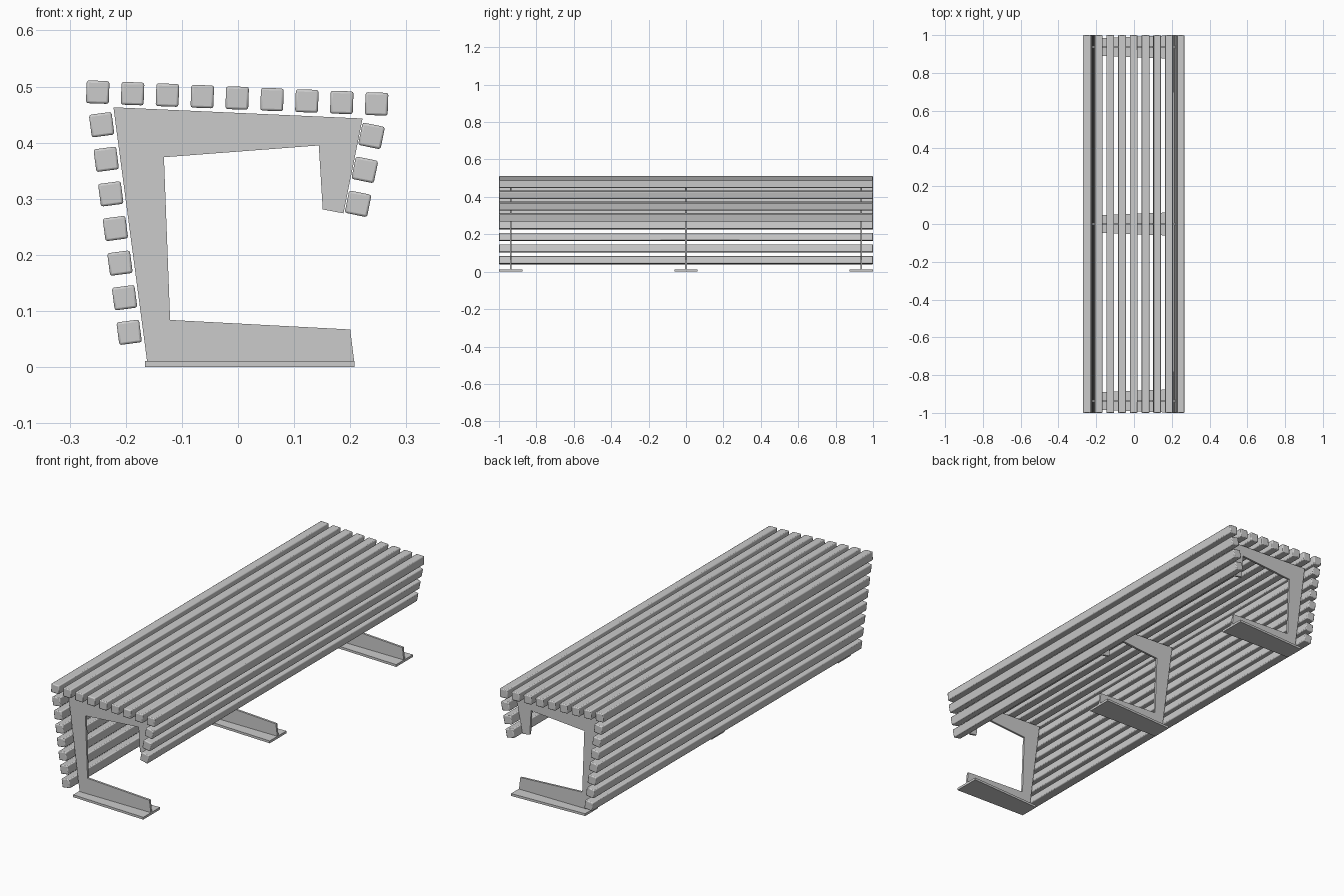
import bpy, bmesh, math
from mathutils import Vector

cube = bpy.data.objects.get("Cube")
if cube:
    bpy.data.objects.remove(cube, do_unlink=True)

grey = bpy.data.materials.new("plain_grey")
grey.use_nodes = True
grey.diffuse_color = (0.6, 0.6, 0.6, 1)
grey.node_tree.nodes["Principled BSDF"].inputs["Base Color"].default_value = (0.6, 0.6, 0.6, 1)


def extrude(name, points, axis, depth, start):
    """Extrude a flat outline along one axis ('y' or 'z')."""
    bm = bmesh.new()
    if axis == "y":
        verts = [bm.verts.new((a, start, b)) for a, b in points]
        step = Vector((0, depth, 0))
    else:
        verts = [bm.verts.new((a, b, start)) for a, b in points]
        step = Vector((0, 0, depth))
    face = bm.faces.new(verts)
    ext = bmesh.ops.extrude_face_region(bm, geom=[face])
    moved = [g for g in ext["geom"] if isinstance(g, bmesh.types.BMVert)]
    bmesh.ops.translate(bm, vec=step, verts=moved)
    bmesh.ops.recalc_face_normals(bm, faces=bm.faces[:])
    mesh = bpy.data.meshes.new(name)
    bm.to_mesh(mesh)
    bm.free()
    mesh.materials.append(grey)
    obj = bpy.data.objects.new(name, mesh)
    bpy.context.collection.objects.link(obj)
    return obj


def slat_row(name, first, last, count, tilt):
    """Evenly spaced, softly rounded slats between two centres."""
    h = 0.0203
    square = [(-h, -h), (h, -h), (h, h), (-h, h)]
    for i in range(count):
        pos = Vector(first).lerp(Vector(last), i / (count - 1))
        slat = extrude(f"{name}_{i + 1}", square, "y", 2, -1)
        slat.location = (pos.x, 0, pos.y)
        slat.rotation_euler.y = math.radians(tilt)
        bevel = slat.modifiers.new("rounded_edges", "BEVEL")
        bevel.width = 0.004
        bevel.segments = 2
        bpy.ops.object.select_all(action="DESELECT")
        slat.select_set(True)
        bpy.context.view_layer.objects.active = slat
        bpy.ops.object.shade_smooth_by_angle(angle=math.radians(50))


# Slats wrapping the seat, the tall side and the short side
slat_row("seat_slat", (-0.25, 0.490), (0.247, 0.469), 9, 2.0)
slat_row("tall_side_slat", (-0.243, 0.432), (-0.194, 0.062), 7, -7.5)
slat_row("short_side_slat", (0.238, 0.412), (0.214, 0.291), 3, 11.5)

# Upright support frames on tapered foot plates
frame = [(-0.222, 0.463), (0.222, 0.443), (0.188, 0.274), (0.151, 0.281),
         (0.144, 0.395), (-0.132, 0.374), (-0.121, 0.084), (0.2, 0.067),
         (0.207, 0.01), (-0.162, 0.01)]
foot = [(-0.166, -0.047), (0.208, -0.062), (0.208, 0.062), (-0.166, 0.047)]
for label, y in (("front", -0.937), ("middle", 0), ("back", 0.937)):
    extrude(f"{label}_support_frame", frame, "y", 0.01, -0.005).location.y = y
    extrude(f"{label}_foot_plate", foot, "z", 0.011, 0).location.y = y
